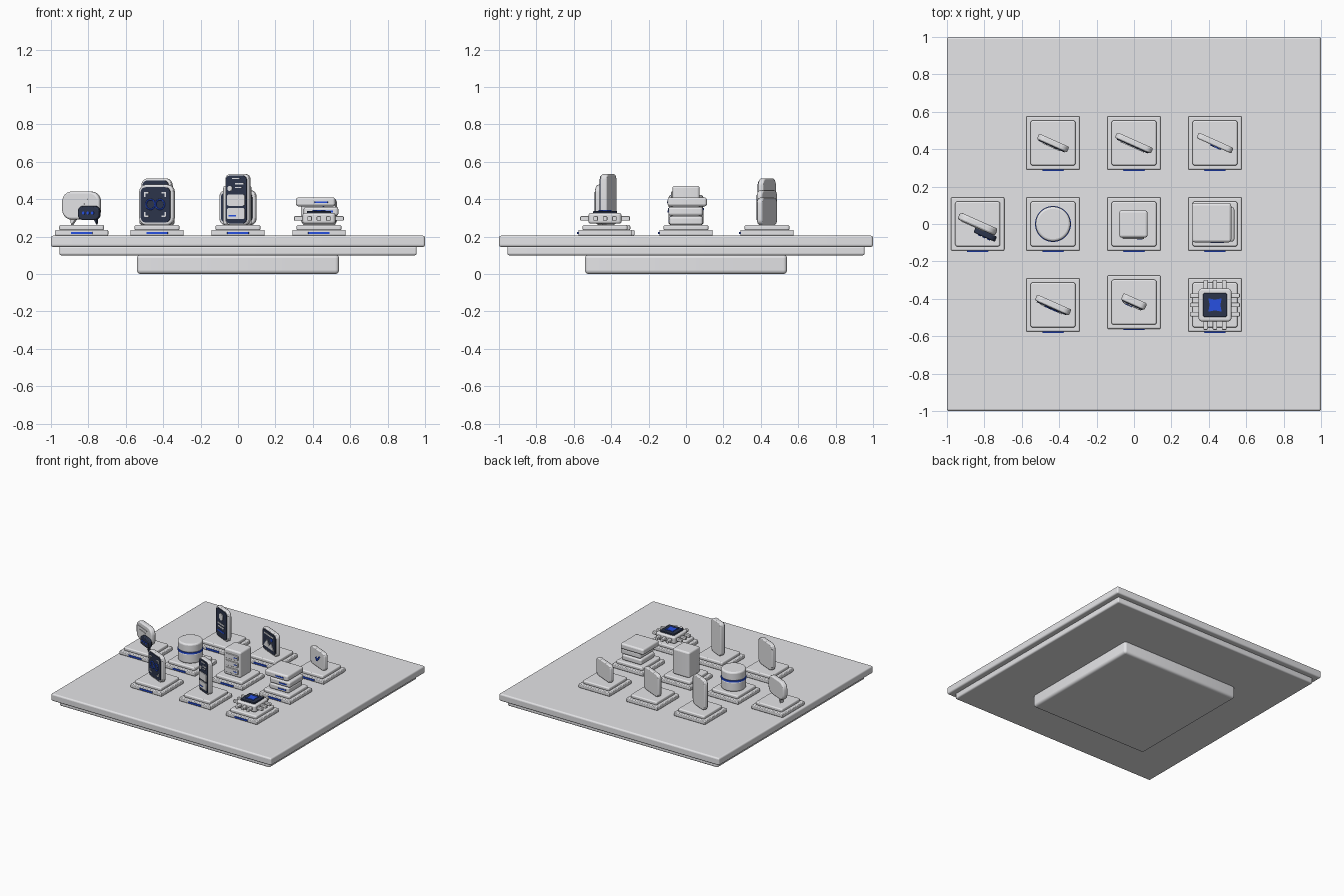
import bpy, math
from mathutils import Matrix, Vector

if "Cube" in bpy.data.objects:
    bpy.data.objects.remove(bpy.data.objects["Cube"])


def material(name, rgb):
    m = bpy.data.materials.new(name)
    m.diffuse_color = (*rgb, 1)
    m.use_nodes = True
    m.node_tree.nodes["Principled BSDF"].inputs["Base Color"].default_value = m.diffuse_color
    return m


WHITE = material("soft white", (0.78, 0.78, 0.80))
DARK = material("dark navy", (0.025, 0.035, 0.07))
BLUE = material("bright blue", (0.02, 0.08, 0.75))
UPRIGHT = Matrix.Rotation(math.pi / 2, 4, 'X')   # outline plane turned to face the front


def prism(name, outline, depth, matrix, mat, bevel=0.0, segs=2):
    """Extrude a closed outline symmetrically along its normal, with softened rims."""
    n = len(outline)
    verts = [(x, y, s * depth / 2) for s in (-1, 1) for x, y in outline]
    faces = [tuple(range(n - 1, -1, -1)), tuple(range(n, 2 * n))]
    faces += [(i, (i + 1) % n, n + (i + 1) % n, n + i) for i in range(n)]
    me = bpy.data.meshes.new(name)
    me.from_pydata(verts, [], faces)
    me.materials.append(mat)
    ob = bpy.data.objects.new(name, me)
    bpy.context.collection.objects.link(ob)
    ob.matrix_world = matrix
    if bevel:
        b = ob.modifiers.new("bevel", 'BEVEL')
        b.width, b.segments, b.limit_method = bevel, segs, 'ANGLE'
        b.angle_limit = math.radians(40)
    bpy.context.view_layer.objects.active = ob
    ob.select_set(True)
    bpy.ops.object.shade_smooth_by_angle(angle=math.radians(40))
    ob.select_set(False)
    return ob


def round_rect(w, h, r, steps=6):
    pts = []
    for k, (sx, sy) in enumerate([(1, 1), (-1, 1), (-1, -1), (1, -1)]):
        for i in range(steps + 1):
            a = math.pi / 2 * (k + i / steps)
            pts.append((sx * (w / 2 - r) + r * math.cos(a), sy * (h / 2 - r) + r * math.sin(a)))
    return pts


def circle(r, n=24):
    return [(r * math.cos(2 * math.pi * i / n), r * math.sin(2 * math.pi * i / n)) for i in range(n)]


def slab(name, x, y, z0, z1, w, d, mat=WHITE, r=0.01, bevel=0.01, segs=3):
    return prism(name, round_rect(w, d, r, 4), z1 - z0,
                 Matrix.Translation((x, y, (z0 + z1) / 2)), mat, bevel, segs)


def standing(frame, name, outline, x, y, z, depth, mat, bevel=0.0):
    """Place an upright plate inside the frame of an exhibit."""
    return prism(name, outline, depth, frame @ Matrix.Translation((x, y, z)) @ UPRIGHT, mat, bevel)


def ring(frame, name, r, x, y, z, thick, mat):
    bpy.ops.mesh.primitive_torus_add(major_radius=r, minor_radius=thick, major_segments=28, minor_segments=6)
    ob = bpy.context.object
    ob.name = name
    ob.data.materials.append(mat)
    ob.matrix_world = frame @ Matrix.Translation((x, y, z)) @ UPRIGHT
    bpy.ops.object.shade_smooth()
    ob.select_set(False)


# Display board
slab("foot", 0, 0, 0, 0.105, 1.08, 1.08, r=0.02, bevel=0.035, segs=4)
slab("under_board", 0, 0, 0.10, 0.15, 1.91, 1.91, r=0.01, bevel=0.018)
slab("board", 0, 0, 0.145, 0.205, 2, 2, r=0.012, bevel=0.02, segs=4)

# Two-tier pedestals, each with a blue strip on the front
C = 0.433
spots = [(x, y) for y in (-C, 0, C) for x in (-C, 0, C)] + [(-0.836, 0)]
for x, y in spots:
    if (x, y) == (0, -C):
        y = -0.418
    slab("pedestal", x, y, 0.205, 0.236, 0.285, 0.285, r=0.006, bevel=0.006, segs=2)
    slab("pedestal_top", x, y, 0.234, 0.262, 0.24, 0.24, r=0.012, bevel=0.008)
    slab("pedestal_strip", x, y - 0.1445, 0.214, 0.226, 0.115, 0.008, BLUE, r=0.002, bevel=0)


def frame_at(x, y):
    return Matrix.Translation((x, y, 0)) @ Matrix.Rotation(math.radians(-24), 4, 'Z')


def card(name, x, y, w, z0, z1, t, r, margin=0):
    """Upright rounded card, with a dark screen when a margin is given."""
    f = frame_at(x, y)
    zc = (z0 + z1) / 2
    standing(f, name, round_rect(w, z1 - z0, r), 0, 0, zc, t, WHITE, 0.007)
    if margin:
        standing(f, name + "_screen", round_rect(w - 2 * margin, z1 - z0 - 2 * margin, r * 0.7),
                 0, -t / 2 - 0.002, zc, 0.006, DARK)
    return f, -t / 2 - 0.0065


# Loop card: blue double ring between white corner brackets
f, y = card("loop_card", -C, -C, 0.20, 0.262, 0.478, 0.034, 0.04, 0.014)
for s in (-1, 1):
    ring(f, "loop_ring", 0.026, s * 0.028, y, 0.372, 0.004, BLUE)
    for v in (-1, 1):
        standing(f, "bracket_flat", round_rect(0.026, 0.007, 0.002, 2), s * 0.05, y, 0.372 + v * 0.063, 0.006, WHITE)
        standing(f, "bracket_side", round_rect(0.007, 0.026, 0.002, 2), s * 0.06, y, 0.372 + v * 0.053, 0.006, WHITE)

# Phone with list rows
f, y = card("phone", 0, -0.415, 0.138, 0.262, 0.535, 0.038, 0.03, 0.009)
standing(f, "phone_speaker", round_rect(0.045, 0.006, 0.002, 2), 0, y, 0.51, 0.006, WHITE)
standing(f, "phone_badge", circle(0.014), -0.036, y, 0.458, 0.006, WHITE)
standing(f, "phone_title", round_rect(0.05, 0.008, 0.003, 2), 0.02, y, 0.483, 0.006, WHITE)
standing(f, "phone_line", round_rect(0.04, 0.006, 0.002, 2), 0.014, y, 0.462, 0.006, WHITE)
for z in (0.395, 0.323):
    standing(f, "phone_row", round_rect(0.104, 0.06, 0.01, 3), 0, y, z, 0.008, WHITE)
standing(f, "phone_mark", round_rect(0.045, 0.007, 0.002, 2), -0.02, y - 0.005, 0.312, 0.004, BLUE)

# Tall card with portrait badge and text lines
f, y = card("profile_card", -C, C, 0.176, 0.262, 0.512, 0.032, 0.04, 0.012)
standing(f, "profile_badge", circle(0.028), 0, y, 0.445, 0.006, WHITE)
for z, w, m in ((0.385, 0.10, WHITE), (0.36, 0.08, WHITE), (0.325, 0.09, BLUE)):
    standing(f, "profile_line", round_rect(w, 0.01, 0.004, 2), 0, y, z, 0.006, m)

# Picture card
f, y = card("picture_card", 0, C, 0.21, 0.262, 0.448, 0.032, 0.035, 0.014)
standing(f, "picture_hill", [(-0.07, -0.03), (0.07, -0.03), (0.035, 0.02), (0.005, -0.01), (-0.025, 0.03)],
         0, y, 0.335, 0.006, WHITE)
standing(f, "picture_header", round_rect(0.13, 0.01, 0.004, 2), 0, y, 0.41, 0.006, WHITE)
standing(f, "picture_dot", circle(0.012), 0.04, y, 0.382, 0.006, BLUE)

# Plain card with a blue tick
f, y = card("tick_card", C, C, 0.204, 0.262, 0.408, 0.032, 0.03)
standing(f, "tick_mark", [(-0.03, 0), (-0.01, -0.024), (0.032, 0.02), (0.024, 0.028), (-0.01, -0.007), (-0.022, 0.008)],
         0.01, y + 0.003, 0.335, 0.006, BLUE)

# Speech bubbles
f = frame_at(-0.836, 0)
standing(f, "bubble", round_rect(0.22, 0.15, 0.055), 0, 0, 0.366, 0.04, WHITE, 0.01)
standing(f, "bubble_tail", [(-0.07, 0.03), (-0.055, -0.03), (-0.01, 0.03)], 0, 0, 0.292, 0.026, WHITE)
for z, w in ((0.40, 0.13), (0.375, 0.09)):
    standing(f, "bubble_line", round_rect(w, 0.009, 0.004, 2), -0.02, -0.021, z, 0.006, WHITE)
standing(f, "reply_bubble", round_rect(0.125, 0.075, 0.03), 0.06, -0.035, 0.326, 0.03, DARK, 0.006)
standing(f, "reply_tail", [(0.02, 0.02), (0.045, -0.025), (0.05, 0.02)], 0.06, -0.035, 0.29, 0.02, DARK)
for i in (-1, 0, 1):
    standing(f, "reply_dot", circle(0.008, 12), 0.06 + i * 0.027, -0.0515, 0.326, 0.006, BLUE)

# Storage drum
for z0, z1 in ((0.262, 0.345), (0.35, 0.422)):
    prism("drum_tier", circle(0.093, 40), z1 - z0, Matrix.Translation((-C, 0, (z0 + z1) / 2)), WHITE, 0.012, 3)
prism("drum_band", circle(0.096, 40), 0.014, Matrix.Translation((-C, 0, 0.347)), BLUE)

# Server tower with drawers
slab("server", -0.003, 0, 0.262, 0.472, 0.152, 0.145, r=0.014, bevel=0.012)
level = Matrix.Identity(4)
for z in (0.306, 0.363, 0.42):
    standing(level, "server_drawer", round_rect(0.115, 0.04, 0.007, 3), -0.003, -0.074, z, 0.012, WHITE, 0.003)
    standing(level, "server_light", round_rect(0.03, 0.006, 0.002, 2), 0.03, -0.081, z, 0.004, BLUE)

# Stack of offset layers
for i, (x, y, w) in enumerate([(0.434, 0, 0.18), (0.444, -0.002, 0.185), (0.415, 0.007, 0.21)]):
    z = 0.262 + i * 0.05
    slab("layer", x, y, z, z + 0.047, w, w, r=0.015, bevel=0.012)
    slab("layer_mark", x + 0.03, y - w / 2 - 0.001, z + 0.018, z + 0.027, 0.07, 0.006, BLUE, r=0.002, bevel=0)

# Processor chip with pins
slab("chip", C, -C, 0.27, 0.325, 0.176, 0.176, r=0.018, bevel=0.01)
slab("chip_die", C, -C, 0.32, 0.337, 0.128, 0.128, DARK, r=0.008, bevel=0.004)
star = [((0.05 if i % 2 else 0.029) * math.cos(math.pi * i / 4), (0.05 if i % 2 else 0.029) * math.sin(math.pi * i / 4))
        for i in range(8)]
prism("chip_star", star, 0.006, Matrix.Translation((C, -C, 0.339)), BLUE)
for i in (-1, 0, 1):
    for s in (-1, 1):
        slab("chip_pin", C + s * 0.105, -C + i * 0.05, 0.285, 0.309, 0.056, 0.024, r=0.006, bevel=0.005)
        slab("chip_pin", C + i * 0.05, -C + s * 0.105, 0.285, 0.309, 0.024, 0.056, r=0.006, bevel=0.005)
